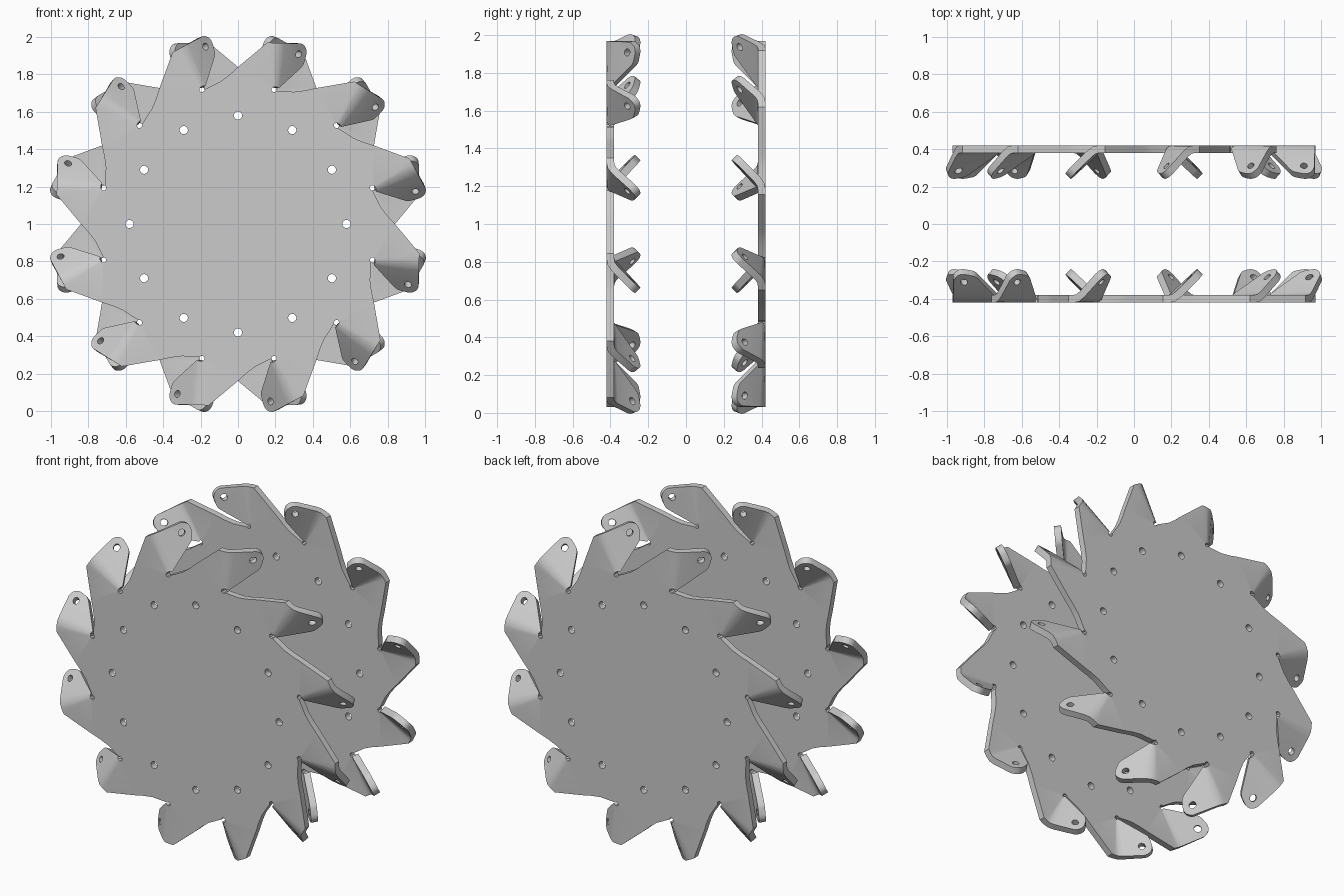
import bpy
from math import sin, cos, radians, pi
from mathutils import Vector
from mathutils.geometry import delaunay_2d_cdt

if "Cube" in bpy.data.objects:
    bpy.data.objects.remove(bpy.data.objects["Cube"])

TEETH = 12
THICK = 0.04
RELIEF_U, RELIEF_R = 0.745, 0.015      # small round relief at the root of each fold
EYE_T, EYE_U, EYE_R = 0.064, 0.959, 0.058   # rounded tab end


# t = clockwise offset from the tooth's radial line, u = distance along it
def fold_depth(t, u):
    f = min(max((u - RELIEF_U - 0.01) / 0.245, 0), 1)
    w = 0.0106 + 0.0144 * f
    x = t + 0.046 * f
    if x <= -w:
        return 0.0
    return x if x >= w else (x + w) ** 2 / (4 * w)


def inside(p, poly):
    hit = False
    for a, b in zip(poly, poly[1:] + poly[:1]):
        if (a.y > p.y) != (b.y > p.y):
            if p.x < (b.x - a.x) * (p.y - a.y) / (b.y - a.y) + a.x:
                hit = not hit
    return hit


def tooth_profile():
    """List of (t, u, belongs_to_tab) plus indices of the fold ends."""
    pts = [(-0.217, 0.811, False), (-0.1, 0.977, False)]
    for t in (-0.071, -0.046, -0.021):
        pts.append((t, 0.977 + 0.04 * (t + 0.1) / 0.164, True))
    for cu, a0, a1 in ((EYE_U, 0, 90), (EYE_U - 0.031, 90, 130)):
        for i in range(7):
            a = radians(a0 + (a1 - a0) * i / 6)
            pts.append((EYE_T + EYE_R * 0.707 * sin(a), cu + EYE_R * cos(a), True))
    root = len(pts)
    for deg in (45, 0, -45, -90, -135, -180, -225, -255):
        a = radians(deg)
        pts.append((RELIEF_R * sin(a), RELIEF_U + RELIEF_R * cos(a), deg >= -45))
    pts += [(0.107, 0.76, False), (0.163, 0.783, False)]
    return pts, [(2, root + 2), (3, root + 1), (4, root)]


def build_plate(name):
    verts, depth, edges, outline, holes = [], [], [], [], []

    def add(t, u, ang, tab):
        verts.append(Vector((u * sin(ang) + t * cos(ang), u * cos(ang) - t * sin(ang))))
        depth.append(fold_depth(t, u) if tab else 0.0)
        return len(verts) - 1

    def add_hole(t, u, r, squash, ang, tab):
        ids = [add(t + r * squash * cos(i * pi / 8), u + r * sin(i * pi / 8), ang, tab)
               for i in range(16)]
        edges.extend(zip(ids, ids[1:] + ids[:1]))
        holes.append([verts[i] for i in ids])

    # toothed outline with fold lines
    profile, folds = tooth_profile()
    for k in range(TEETH):
        ang = radians(15 + 30 * k)
        ids = [add(t, u, ang, tab) for t, u, tab in profile]
        outline += ids
        edges += [(ids[a], ids[b]) for a, b in folds]
    edges += list(zip(outline, outline[1:] + outline[:1]))
    border = [verts[i] for i in outline]

    # axle holes in the tabs and bolt holes in the disc
    for k in range(TEETH):
        add_hole(EYE_T, EYE_U, 0.02, 0.707, radians(15 + 30 * k), True)
        add_hole(0, 0.58, 0.022, 1, radians(30 * k), False)

    out, _, faces, origin, _, _ = delaunay_2d_cdt(verts, edges, [], 0, 1e-6)
    keep = []
    for f in faces:
        c = sum((out[i] for i in f), Vector((0, 0))) / len(f)
        if inside(c, border) and not any(
                (c - h[0]).length < 0.1 and inside(c, h) for h in holes):
            keep.append(list(f))
    co = [(p.x, -0.4 + (depth[o[0]] if o else 0), 1 + p.y) for p, o in zip(out, origin)]

    mesh = bpy.data.meshes.new(name)
    mesh.from_pydata(co, [], keep)
    obj = bpy.data.objects.new(name, mesh)
    bpy.context.collection.objects.link(obj)

    # sheet thickness
    mod = obj.modifiers.new("thickness", 'SOLIDIFY')
    mod.thickness, mod.offset, mod.use_even_offset = THICK, 0, True
    bpy.ops.object.select_all(action='DESELECT')
    bpy.context.view_layer.objects.active = obj
    obj.select_set(True)
    bpy.ops.object.modifier_apply(modifier=mod.name)
    bpy.ops.object.shade_smooth_by_angle(angle=radians(30))
    return obj


# two identical plates facing each other
front = build_plate("front_plate")
back = front.copy()
back.data = front.data.copy()
back.name = "back_plate"
back.rotation_euler = (0, 0, pi)
bpy.context.collection.objects.link(back)
